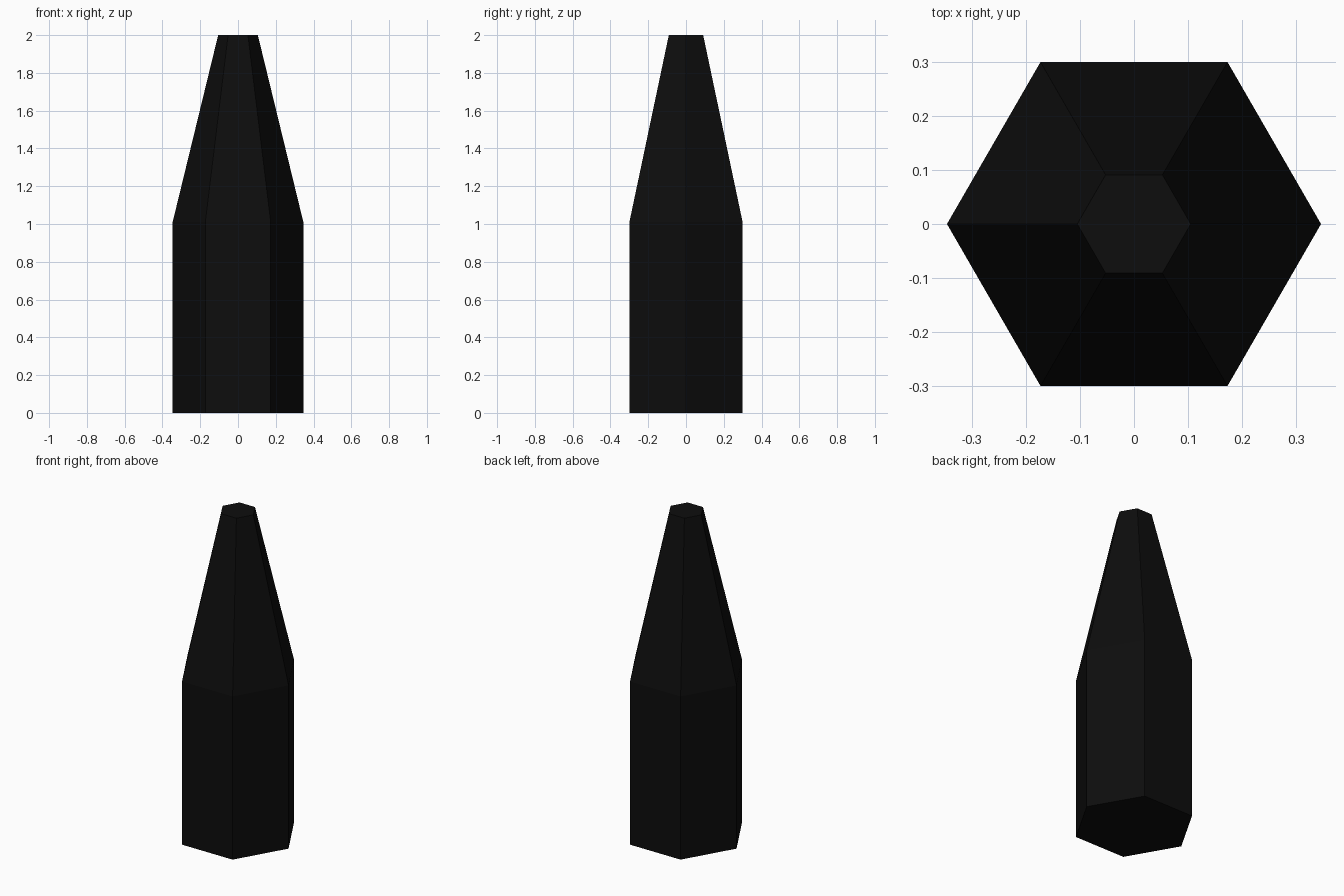
import bpy, bmesh
from math import cos, sin, pi

if "Cube" in bpy.data.objects:
    bpy.data.objects.remove(bpy.data.objects["Cube"])

SIDES = 6
# (corner radius, height) of each ring: base, shoulder, tip
PROFILE = [(0.346, 0.0), (0.346, 1.01), (0.105, 2.0)]

# Hexagonal shaft tapering to a flat tip
bm = bmesh.new()
rings = [[bm.verts.new((r * cos(2 * pi * i / SIDES), r * sin(2 * pi * i / SIDES), z))
          for i in range(SIDES)] for r, z in PROFILE]
for low, high in zip(rings, rings[1:]):
    for i in range(SIDES):
        j = (i + 1) % SIDES
        bm.faces.new((low[i], low[j], high[j], high[i]))
bm.faces.new(rings[0][::-1])
bm.faces.new(rings[-1])

mesh = bpy.data.meshes.new("tapered_hex_post")
bm.to_mesh(mesh)
bm.free()
post = bpy.data.objects.new("tapered_hex_post", mesh)
bpy.context.collection.objects.link(post)

# Near-black finish
black = bpy.data.materials.new("black")
black.diffuse_color = (0.004, 0.004, 0.004, 1)
black.use_nodes = True
black.node_tree.nodes["Principled BSDF"].inputs["Base Color"].default_value = black.diffuse_color
mesh.materials.append(black)
